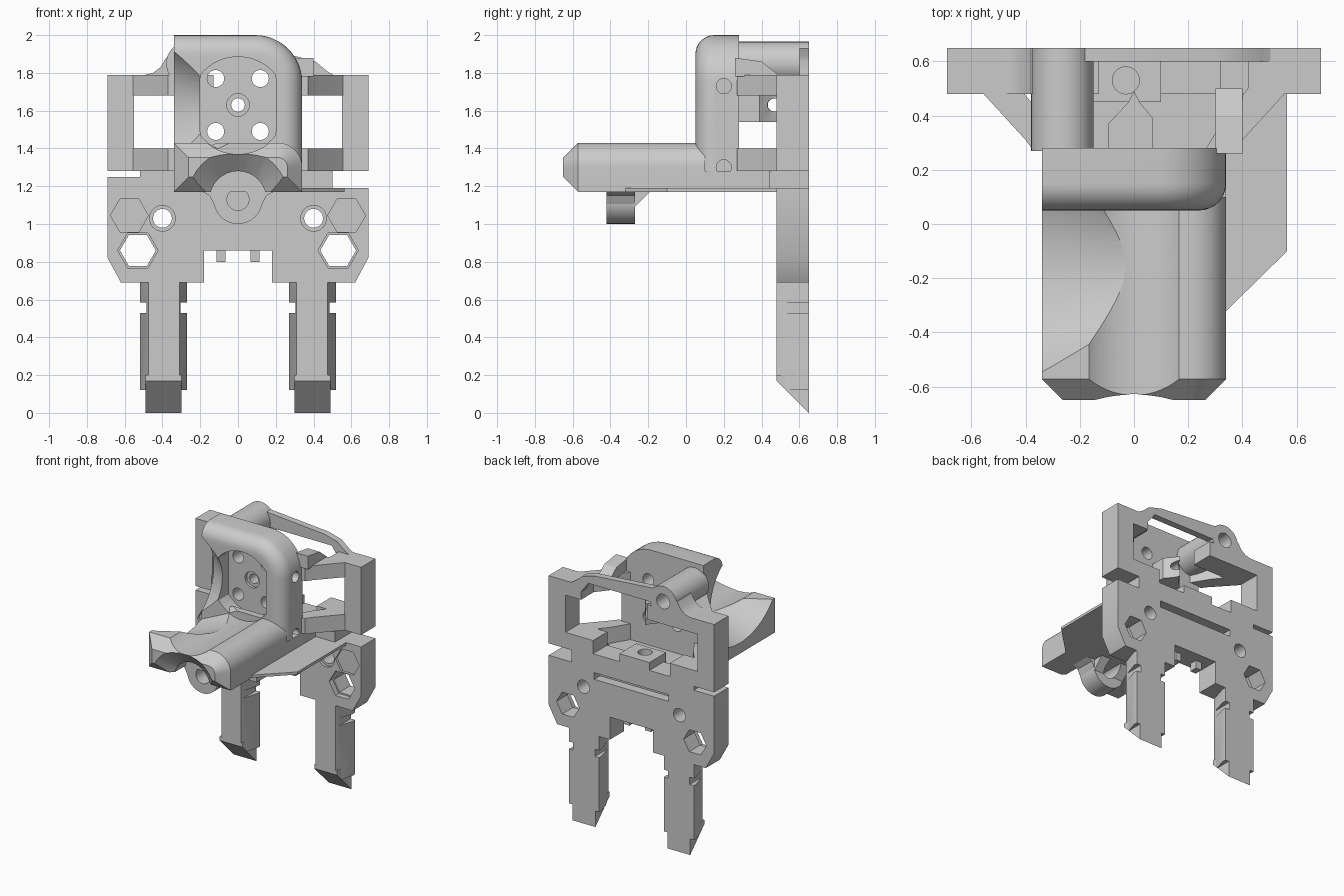
import bpy
import bmesh
from math import cos, sin, pi, tau
from mathutils import Vector

if "Cube" in bpy.data.objects:
    bpy.data.objects.remove(bpy.data.objects["Cube"], do_unlink=True)

PARTS = []
BACK, FRONT = 0.65, 0.48      # back plate depth range
MOTOR_Z = 1.63                # motor axis height


def place(axis, p, t):
    """Put a 2D profile point at depth t along the given axis."""
    a, b = p
    return Vector({"X": (t, a, b), "Y": (a, t, b), "Z": (a, b, t)}[axis])


def loft(name, axis, low_pts, lo, high_pts, hi, bevel=None, offset=0.1):
    """Solid between two matching profiles, with an optional edge rounding."""
    bm = bmesh.new()
    a = [bm.verts.new(place(axis, p, lo)) for p in low_pts]
    b = [bm.verts.new(place(axis, p, hi)) for p in high_pts]
    n = len(a)
    bm.faces.new(a)
    bm.faces.new(b[::-1])
    for i in range(n):
        j = (i + 1) % n
        bm.faces.new((a[i], b[i], b[j], a[j]))
    bmesh.ops.recalc_face_normals(bm, faces=bm.faces)
    if bevel:
        front = [e for e in bm.edges if all(v in a for v in e.verts)
                 and bevel(sum((v.co for v in e.verts), Vector()) / 2)]
        bmesh.ops.bevel(bm, geom=front, offset=offset, affect="EDGES",
                        segments=8 if offset > 0.09 else 1, profile=0.5)
    mesh = bpy.data.meshes.new(name)
    bm.to_mesh(mesh)
    bm.free()
    ob = bpy.data.objects.new(name, mesh)
    bpy.context.scene.collection.objects.link(ob)
    PARTS.append(ob)
    return ob


def prism(name, axis, pts, lo, hi, **kw):
    return loft(name, axis, pts, lo, pts, hi, **kw)


def box(name, x, y, z):
    return prism(name, "Z", [(x[0], y[0]), (x[1], y[0]), (x[1], y[1]), (x[0], y[1])], *z)


def ring(c, r, n=32, rz=None):
    rz = rz or r
    return [(c[0] + r * cos(tau * i / n), c[1] + rz * sin(tau * i / n)) for i in range(n)]


def rounded(x0, x1, z0, z1, r, n=12):
    """Rectangle with one rounded corner, at +x and the top."""
    arc = [(x1 - r + r * cos(pi / 2 * i / n), z1 - r + r * sin(pi / 2 * i / n))
           for i in range(n + 1)]
    return [(x0, z0), (x1, z0)] + arc + [(x0, z1)]


def cut(targets, cutter):
    cutter.hide_render = True
    for ob in targets:
        mod = ob.modifiers.new("cut", "BOOLEAN")
        mod.operation, mod.solver, mod.object = "DIFFERENCE", "EXACT", cutter
        bpy.context.view_layer.objects.active = ob
        bpy.ops.object.modifier_apply(modifier=mod.name)
    PARTS.remove(cutter)
    bpy.data.objects.remove(cutter, do_unlink=True)


def bore(targets, c, r, lo, hi, axis="Y", n=32):
    cut(targets, prism("bore", axis, ring(c, r, n), lo, hi))


# Lower back plate with its nut pockets, bolt holes and slot
plate = prism("back_plate", "Y", [
    (-.69, 1.25), (-.69, .82), (-.62, .69), (-.18, .69), (-.18, .86), (.18, .86),
    (.18, .69), (.62, .69), (.69, .82), (.69, 1.19), (.5, 1.19), (.5, 1.3),
    (-.52, 1.3), (-.52, 1.25)], FRONT, BACK)
for s in (-1, 1):
    bore([plate], (s * .53, .86), .095, .4, .7, n=6)
    bore([plate], (s * .53, .86), .107, .4, .52, n=6)
    bore([plate], (s * .575, 1.045), .1, .4, .5, n=6)
    bore([plate], (s * .4, 1.03), .05, .4, .7)
    bore([plate], (s * .4, 1.03), .068, .4, .5)
    box("peg", (s * .09 - .024, s * .09 + .024), (.52, .58), (.8, .88))
cut([plate], box("slot", (-.31, .31), (.58, .7), (1.11, 1.16)))

# Tapered legs with snap notches and slanted feet
for s in (-1, 1):
    half = [(.31, .48), (.475, .48), (.52, .62), (.52, .65), (.27, .65), (.27, .62)]
    leg = prism("leg", "Z", [(s * x, y) for x, y in half], .12, .7)
    foot = box("foot", sorted((s * .3, s * .49)), (FRONT, BACK), (0, .2))
    for x in (.26, .53):
        cut([leg], box("notch", (s * x - .045, s * x + .045), (.4, .7), (.53, .585)))
    cut([leg, foot], prism("slant", "X", [(.4, .25), (.7, -.05), (.4, -.05)], -1, 1))

# Upper frame with its stepped window
frame = prism("upper_frame", "Y", [(-.69, 1.28), (.69, 1.28), (.69, 1.79), (-.69, 1.79)],
              FRONT, BACK)
side = [(.32, 1.3), (.32, 1.4), (.55, 1.4), (.55, 1.68), (.42, 1.68), (.42, 1.84)]
left = [(-.13, 1.84), (-.13, 1.68), (-.55, 1.68), (-.55, 1.4), (-.32, 1.4), (-.32, 1.3)]
cut([frame], prism("window", "Y", side + left, .4, .7))
prism("top_bridge", "Y", [(-.2, 1.82), (.36, 1.82), (.42, 1.74), (.52, 1.78), (.47, 1.81),
                          (.41, 1.86), (.3, 1.89), (-.2, 1.93)], .6, BACK)
web = prism("tube_web", "Y", [(-.53, 1.78), (-.45, 1.8), (-.41, 1.83), (-.38, 1.88),
                              (-.27, 1.92), (-.17, 1.78)], FRONT, BACK)
tube = prism("screw_tube", "Y", ring((-.265, 1.85), .115), .27, BACK)
bore([tube, web], (-.265, 1.85), .055, .35, .7)
catch = box("screw_catch", (-.15, .1), (.45, BACK), (1.28, 1.36))
bore([catch], (-.03, .53), .05, 1.31, 1.5, axis="Z")

# Braces between the motor wall and the frame
for s in (-1, 1):
    pts = [(.26, .27), (.37, .27), (.4, .31), (.56, .485), (.42, .5), (.34, .4)]
    pts = [(s * x, y) for x, y in pts]
    prism("lower_brace", "Z", pts, 1.28, 1.4)
    prism("upper_brace", "Z", pts, 1.68, 1.79)
prism("brace_fairing", "X", [(.26, 1.78), (.26, 1.88), (.4, 1.86), (.5, 1.78)], .3, .4)

# Motor wall with a rounded front rim
wall = prism("motor_wall", "Y", rounded(-.34, .34, 1.17, 2.0, .25), .05, .28,
             bevel=lambda c: c.x > -.335 and c.z > 1.175)
seat = [(max(-.2, min(.2, x)), z) for x, z in ring((0, MOTOR_Z), .255, 64)]
cut([wall], prism("seat_cut", "Y", seat, 0, .4))

# Carrier arm, trough along the motor axis and relieved front end
arm = prism("carrier_arm", "Y", rounded(-.34, .34, 1.17, 1.43, .13), -.65, .1,
            bevel=lambda c: True, offset=.078)
bore([arm], (0, MOTOR_Z), .26, -.8, .05, n=64)
bore([arm], (0, 1.13), .15, -.8, -.42)
cut([arm], loft("flare", "Y", ring((0, 1.13), .29), -.67, ring((0, 1.13), .13), -.53))

# Conical side openings
AXIS = (-.155, MOTOR_Z)
cut([arm], loft("cone", "X", ring(AXIS, .537, 64, .444), -.5, ring(AXIS, .1, 64, .083), .41))
cut([wall], loft("cone", "X", ring(AXIS, .46, 64), -.5, ring(AXIS, .05, 64), .1))
for z in (1.73, 1.3):
    bore([wall], (.2, z), .04, .25, .5, axis="X")

# Motor plate and rear shaft boss
motor = prism("motor_plate", "Y", seat, .17, .28)
boss = prism("shaft_boss", "Z", [(-.095, .27), (.07, .27), (.07, .39), (.02, .45), (0, .49),
                                 (-.02, .45), (-.095, .37)], 1.54, 1.7)
bore([motor, boss], (0, MOTOR_Z), .036, 0, .7)
bore([motor], (0, MOTOR_Z), .06, 0, .19)
for s in (-1, 1):
    for z in (1.49, 1.77):
        bore([motor, boss], (s * .118, z), .045, 0, .5)

# Floor, side gusset and its support post
box("floor", (-.34, .34), (.08, .5), (1.17, 1.28))
prism("side_gusset", "Z", [(.3, -.36), (.565, -.1), (.565, .5), (.3, .5)], 1.17, 1.19)
box("gusset_post", (.34, .5), (.44, .55), (1.18, 1.29))

# Hanging lug under the arm
lug = [(.2, 1.175), (.15, 1.15), (.125, 1.1), (.09, 1.04), (.045, 1.01), (0, 1.0)]
lug = prism("lug", "Y", lug + [(-x, z) for x, z in lug[-2::-1]], -.42, -.27)
crown = prism("lug_crown", "Y", ring((0, 1.13), .13), -.42, -.27)
bore([lug, crown], (0, 1.13), .058, -.5, -.2)
gusset = prism("lug_gusset", "X", [(-.28, 1.09), (-.27, 1.09), (-.19, 1.172), (-.28, 1.172)],
               -.125, .125)
bore([gusset], (0, 1.13), .058, -.5, 0)

# Smooth curved surfaces, keep hard edges
bpy.ops.object.select_all(action="DESELECT")
for ob in PARTS:
    ob.select_set(True)
bpy.context.view_layer.objects.active = PARTS[0]
bpy.ops.object.shade_smooth_by_angle(angle=pi / 6)
